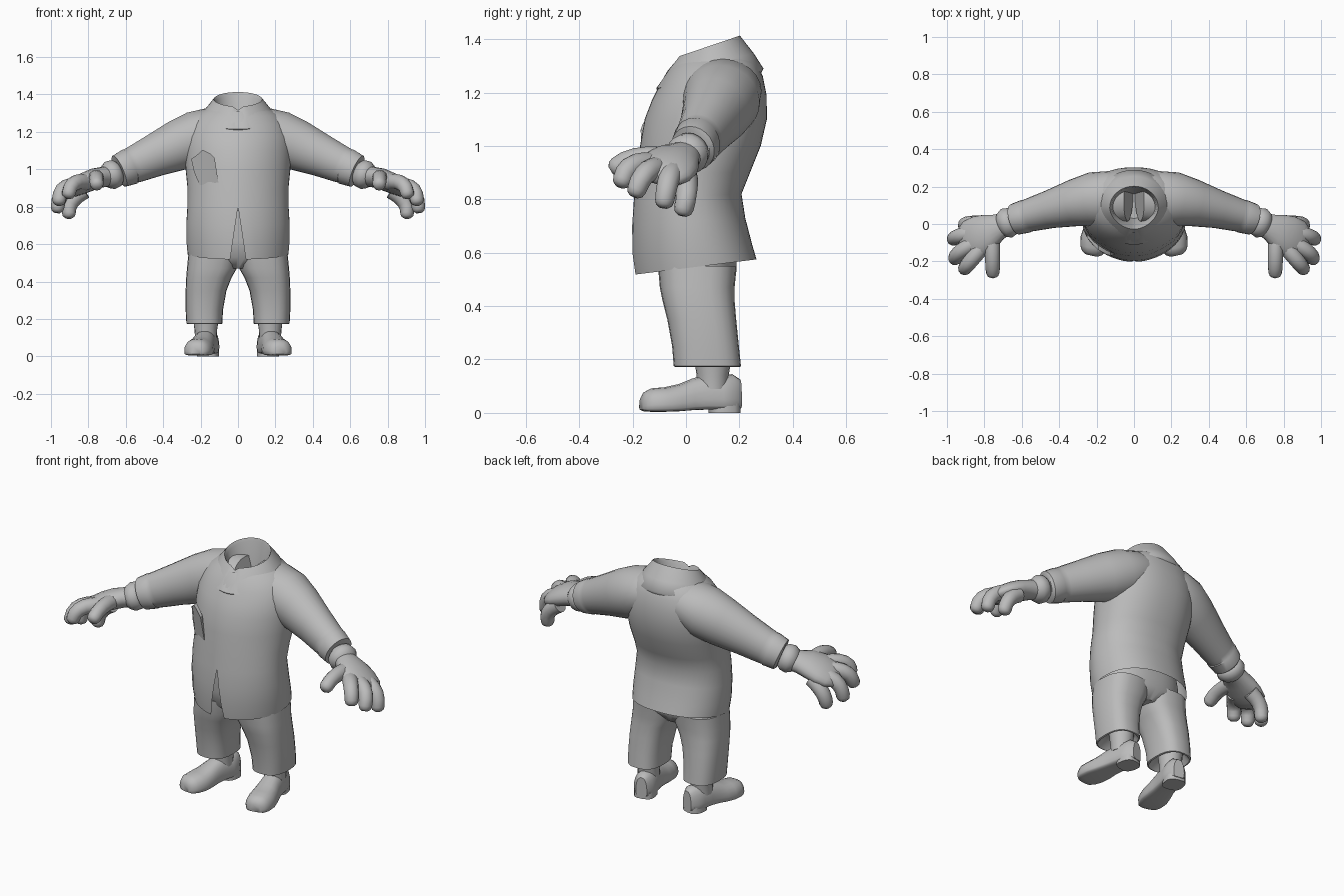
import bpy, bmesh, math
from mathutils import Vector

if "Cube" in bpy.data.objects:
    bpy.data.objects.remove(bpy.data.objects["Cube"])

cloth = bpy.data.materials.new("plain grey")
cloth.diffuse_color = (0.5, 0.5, 0.5, 1)
cloth.use_nodes = True
cloth.node_tree.nodes["Principled BSDF"].inputs["Base Color"].default_value = cloth.diffuse_color


def finish(name, rings, closed=True, cap=(True, True), mirror=False, angle=50):
    """Skin a list of point rings into a smooth object."""
    bm = bmesh.new()
    rows = [[bm.verts.new(p) for p in r] for r in rings]
    n = len(rows[0])
    for a, b in zip(rows, rows[1:]):
        for i in range(n if closed else n - 1):
            j = (i + 1) % n
            bm.faces.new((a[i], a[j], b[j], b[i]))
    if cap[0]:
        bm.faces.new(rows[0][::-1])
    if cap[1]:
        bm.faces.new(rows[-1])
    bmesh.ops.remove_doubles(bm, verts=bm.verts, dist=0.0003)
    bmesh.ops.recalc_face_normals(bm, faces=bm.faces)
    me = bpy.data.meshes.new(name)
    bm.to_mesh(me)
    bm.free()
    me.materials.append(cloth)
    ob = bpy.data.objects.new(name, me)
    bpy.context.collection.objects.link(ob)
    if mirror:
        ob.modifiers.new("mirror", 'MIRROR').use_mirror_merge = False
    bpy.ops.object.select_all(action='DESELECT')
    ob.select_set(True)
    bpy.context.view_layer.objects.active = ob
    bpy.ops.object.shade_smooth_by_angle(angle=math.radians(angle))
    return ob


def sgnpow(v, e):
    return math.copysign(abs(v) ** (2 / e), v)


def tube(name, pts, n=16, side=None, e=2.0, round_end=False, **kw):
    """Tube along points (x, y, z, half width, half height)."""
    pts = list(pts)
    if round_end:
        d = (Vector(pts[-1][:3]) - Vector(pts[-2][:3])).normalized()
        p, r = Vector(pts[-1][:3]), pts[-1][3]
        pts += [(*(p + d * r * k), pts[-1][3] * s, pts[-1][4] * s)
                for k, s in ((0.45, 0.85), (0.75, 0.45))]
    rings = []
    for i, p in enumerate(pts):
        d = Vector(pts[min(i + 1, len(pts) - 1)][:3]) - Vector(pts[max(i - 1, 0)][:3])
        d.normalize()
        a = Vector(side) if side else d.cross(Vector((0, 0, 1)))
        a = (a - d * a.dot(d)).normalized()
        b = a.cross(d)
        ring = []
        for k in range(n):
            t = 2 * math.pi * k / n
            ring.append(Vector(p[:3]) + a * p[3] * sgnpow(math.cos(t), e)
                        + b * p[4] * sgnpow(math.sin(t), e))
        rings.append(ring)
    return finish(name, rings, **kw)


def body_ring(zf, yf, zb, yb, rx, n=48, e=2.25, ef=None, slit=0.0, cx=0.0):
    """Tilted horizontal ring from the front centre; ef shapes the front half."""
    s = math.asin(min(1, slit / rx)) if slit else 0
    ring = []
    for k in range(n + 1):
        t = s + (2 * math.pi - 2 * s) * k / n
        q = ef if ef and math.cos(t) > 0 else e
        c = sgnpow(math.cos(t), q)
        x = rx * (sgnpow(math.sin(t), q) if not slit or 1 < k < n - 1 else math.sin(t))
        ring.append((cx + x, (yf + yb) / 2 - c * (yb - yf) / 2,
                     (zf + zb) / 2 - c * (zb - zf) / 2))
    return ring


# Jacket: hem to shoulders, open at the bottom with a front slit
jacket = [(.518, -.192, .575, .264, .270, .042), (.60, -.202, .63, .248, .276, .030),
          (.70, -.202, .73, .222, .276, .015), (.80, -.195, .82, .208, .270, 0),
          (.90, -.182, .90, .240, .270, 0), (1.0, -.172, 1.0, .280, .280, 0),
          (1.10, -.155, 1.10, .303, .285, 0), (1.17, -.128, 1.19, .302, .280, 0),
          (1.23, -.098, 1.26, .288, .255, 0), (1.28, -.07, 1.31, .265, .215, 0),
          (1.31, -.045, 1.34, .235, .165, 0)]
finish("jacket", [body_ring(*j[:5], ef=1.9, slit=j[5]) for j in jacket],
       closed=False, cap=(False, False))

# Collar: outer flap, upper rim and lining that drops inside the neck
collar = [(1.20, -.100, 1.27, .280, .205), (1.215, -.112, 1.29, .290, .212),
          (1.29, -.066, 1.345, .255, .178), (1.335, -.028, 1.413, .202, .130),
          (1.315, -.018, 1.395, .197, .120), (1.25, .0, 1.28, .18, .105),
          (1.15, .03, 1.15, .16, .08)]
rings = [body_ring(*c, e=2.0, ef=1.8) for c in collar]
for r, depth in ((rings[2], .02), (rings[3], .02), (rings[4], .02)):
    # V-shaped notch at the throat
    for i in (0, 1, 47, 48):
        x, y, z = r[i]
        r[i] = (x, y, z - depth * (1 if i in (0, 48) else .45))
finish("collar", rings, closed=False, cap=(False, True), angle=60)

# Seat of the trousers, hidden by the jacket except at the slit
seat = [(.47, -.05, .47, .14, .10), (.53, -.10, .53, .19, .235),
        (.62, -.12, .62, .19, .24), (.78, -.12, .78, .17, .22)]
finish("trouser_seat", [body_ring(*s)[:-1] for s in seat])

# Trouser legs: z, inner x, outer x, front y, back y
legs = [(.215, .12, .24, .0, .17), (.172, .092, .268, -.04, .20),
        (.175, .084, .276, -.046, .206), (.25, .080, .280, -.052, .198),
        (.35, .062, .280, -.070, .188), (.42, .035, .277, -.088, .182),
        (.47, .006, .273, -.098, .182), (.55, -.01, .265, -.105, .19)]
finish("trouser_leg", [body_ring(z, y0, z, y1, (x1 - x0) / 2, n=24, e=2.6,
                                 cx=(x0 + x1) / 2)[:-1]
                       for z, x0, x1, y0, y1 in legs], mirror=True)

# Sleeves, running from the shoulder to a folded cuff
tube("sleeve", [(.03, .135, 1.235, .12, .085), (.13, .138, 1.205, .145, .128),
                (.22, .132, 1.168, .145, .145), (.32, .112, 1.128, .126, .136),
                (.45, .078, 1.072, .102, .114), (.55, .050, 1.027, .090, .100),
                (.575, .043, 1.017, .087, .096), (.58, .041, 1.014, .090, .099),
                (.635, .025, .99, .084, .090), (.64, .023, .988, .070, .074)],
     n=24, mirror=True, angle=40)

# Glove: flared rim, then the palm
tube("glove_rim", [(.635, .022, .985, .055, .055), (.652, .016, .979, .074, .074),
                   (.682, .004, .968, .082, .078), (.705, -.004, .960, .068, .064),
                   (.72, -.01, .955, .05, .045)], n=20, mirror=True)
tube("palm", [(.68, .003, .965, .060, .055), (.725, -.015, .958, .072, .054),
              (.775, -.04, .946, .098, .056), (.825, -.063, .926, .112, .054),
              (.875, -.085, .903, .110, .047), (.912, -.102, .884, .085, .033),
              (.925, -.108, .877, .05, .018)],
     n=20, side=(.42, .85, -.28), mirror=True)

# Fingers and thumb: base, knuckle, tip
digits = {"little_finger": ((.82, .0, .885), (.885, .002, .83), (.905, -.008, .765)),
          "ring_finger": ((.85, -.045, .905), (.935, -.065, .872), (.965, -.08, .795)),
          "middle_finger": ((.85, -.10, .915), (.93, -.15, .898), (.957, -.185, .835)),
          "index_finger": ((.81, -.12, .93), (.875, -.20, .925), (.905, -.238, .872)),
          "thumb": ((.76, -.04, .945), (.757, -.17, .955), (.755, -.258, .922))}
for name, (a, b, c) in digits.items():
    a, b, c = Vector(a), Vector(b), Vector(c)
    path = []
    for i in range(6):
        t = i / 5
        p = a * (1 - t) ** 2 + (b * 2 - (a + c) / 2) * 2 * t * (1 - t) + c * t * t
        r = .044 - .007 * t
        path.append((*p, r, r))
    tube(name, path, n=12, round_end=True, mirror=True)

# Shoes: sections along the foot (y, half width, bottom, top), toes turned out
sections = [(-.175, .030, .012, .055), (-.162, .054, .006, .078),
            (-.135, .070, .004, .092), (-.085, .078, .004, .096),
            (-.03, .072, .006, .108), (.02, .064, .010, .128),
            (.07, .060, .012, .142), (.13, .062, .012, .140),
            (.175, .056, .012, .145), (.205, .032, .016, .125)]


def turn(x, y, z):
    a = math.radians(12)
    y -= .1
    return (.17 + x * math.cos(a) - y * math.sin(a),
            .1 + x * math.sin(a) + y * math.cos(a), z)


shoe = []
for y, w, z0, z1 in sections:
    ring = []
    for k in range(20):
        t = 2 * math.pi * k / 20
        s = math.sin(t)
        low = z0 + (z1 - z0) * .3
        z = low + (z1 - low) * s if s > 0 else low + (low - z0) * sgnpow(s, 5)
        ring.append(turn(w * -sgnpow(math.cos(t), 2.6 if s > 0 else 4), y, z))
    shoe.append(ring)
finish("shoe", shoe, mirror=True)

# Heel block under each shoe
heel = [[turn(.058 * sgnpow(math.cos(k * math.pi / 8), 2.8),
              .145 + .058 * sgnpow(math.sin(k * math.pi / 8), 2.8), z)
         for k in range(16)] for z in (0, .035)]
finish("heel", heel, mirror=True)

# Ankle inside the trouser leg
finish("ankle", [body_ring(z, .1 - r, z, .1 + r, r, n=20, e=2, cx=.172)[:-1]
                 for z, r in ((.09, .058), (.14, .060), (.165, .064), (.24, .07))],
       mirror=True)

# Breast pocket with a peaked handkerchief, standing off the chest
outline = [(-.205, .915), (-.105, .93), (-.125, 1.06), (-.15, 1.085), (-.19, 1.105),
           (-.215, 1.08), (-.25, 1.055), (-.235, .985)]
plate = []
for off in (.022, .0):
    plate.append([(x, .054 - .222 * (1 - (abs(x) / .285) ** 1.9) ** (1 / 1.9)
                   - .008 - off * (z - .88) / .2, z) for x, z in outline])
finish("breast_pocket", plate, angle=30)
